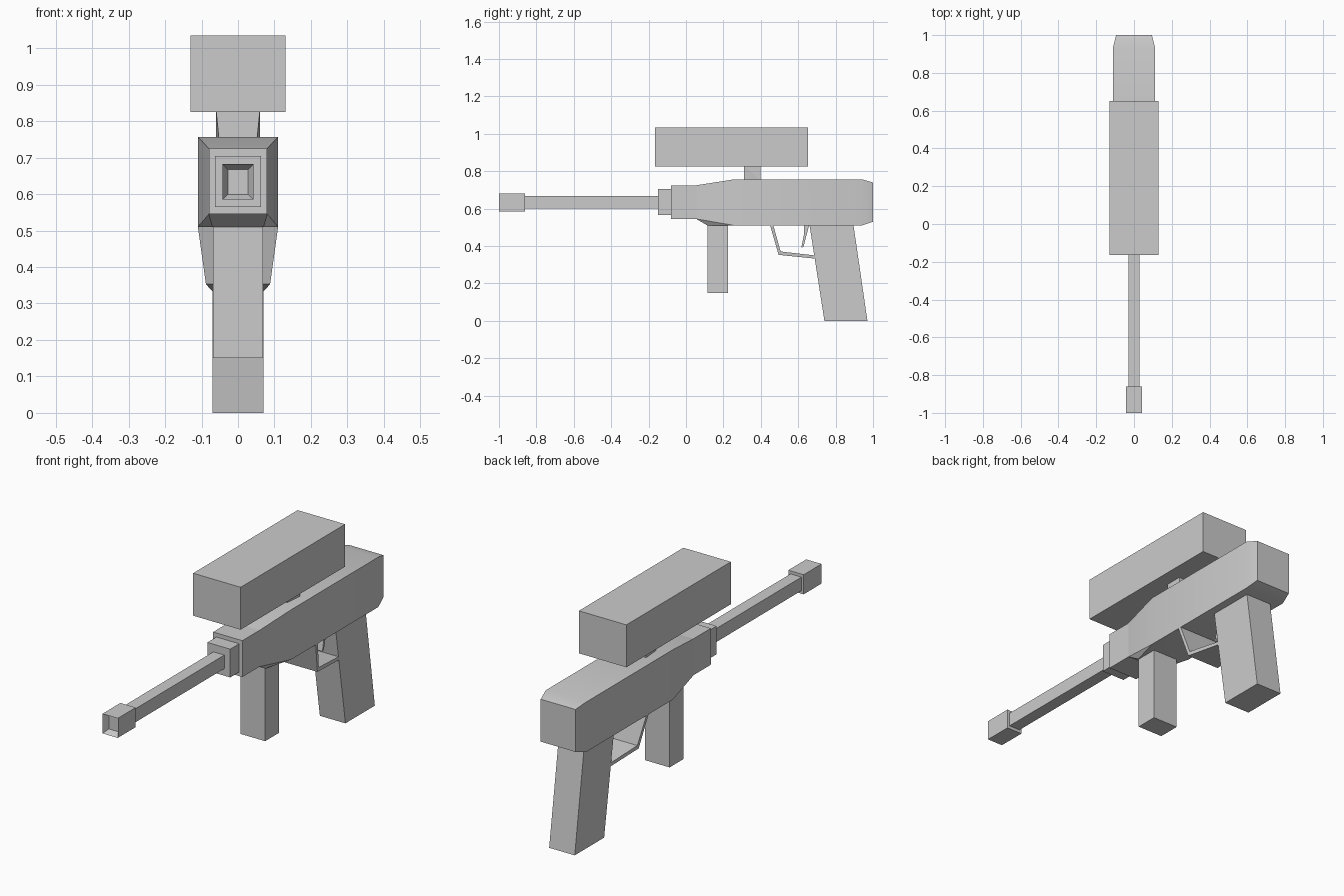
import bpy, bmesh

if "Cube" in bpy.data.objects:
    bpy.data.objects.remove(bpy.data.objects["Cube"])


def finish(name, bm, smooth=False):
    bmesh.ops.recalc_face_normals(bm, faces=bm.faces)
    mesh = bpy.data.meshes.new(name)
    bm.to_mesh(mesh)
    bm.free()
    obj = bpy.data.objects.new(name, mesh)
    bpy.context.collection.objects.link(obj)
    if smooth:
        bpy.ops.object.select_all(action='DESELECT')
        obj.select_set(True)
        bpy.context.view_layer.objects.active = obj
        bpy.ops.object.shade_smooth_by_angle(angle=0.5)
    return obj


def box(name, hx, y0, y1, z0, z1):
    """Box centred on x = 0."""
    bm = bmesh.new()
    bmesh.ops.create_cube(bm, size=1)
    for v in bm.verts:
        v.co = (v.co.x * 2 * hx, y0 if v.co.y < 0 else y1, z0 if v.co.z < 0 else z1)
    return finish(name, bm)


def mirrored_hull(name, points, smooth=False):
    """Convex solid from points given on the +x side only."""
    bm = bmesh.new()
    for x, y, z in points:
        bm.verts.new((x, y, z))
        bm.verts.new((-x, y, z))
    bmesh.ops.convex_hull(bm, input=bm.verts)
    bmesh.ops.dissolve_limit(bm, angle_limit=0.01, verts=bm.verts, edges=bm.edges)
    return finish(name, bm, smooth)


def symmetric_prism(name, profile):
    """Side profile of (half width, y, z) spanned from -x to +x."""
    bm = bmesh.new()
    left = [bm.verts.new((-x, y, z)) for x, y, z in profile]
    right = [bm.verts.new((x, y, z)) for x, y, z in profile]
    bm.faces.new(left)
    bm.faces.new(right[::-1])
    n = len(profile)
    for i in range(n):
        j = (i + 1) % n
        bm.faces.new((left[i], right[i], right[j], left[j]))
    return finish(name, bm)


# Receiver: straight nose, then the widening main body with chamfered rear
box("receiver_nose", 0.08, -0.08, 0.055, 0.545, 0.725)
mirrored_hull("receiver_body", [
    (0.08, 0.055, 0.725), (0.08, 0.055, 0.545), (0.07, 0.115, 0.51),
    (0.11, 0.26, 0.757), (0.11, 0.26, 0.51),
    (0.11, 0.94, 0.757), (0.11, 0.94, 0.51),
    (0.095, 1.0, 0.74), (0.095, 1.0, 0.53)], smooth=True)

# Barrel and collar
box("barrel_collar", 0.0625, -0.15, -0.08, 0.565, 0.705)
box("barrel", 0.03, -0.86, -0.15, 0.60, 0.667)

# Muzzle with a tapered recess in its front face
muzzle = box("muzzle", 0.042, -1.0, -0.86, 0.585, 0.682)
bm = bmesh.new()
bm.from_mesh(muzzle.data)
bm.normal_update()
front = [f for f in bm.faces if f.normal.y < -0.9]
bmesh.ops.inset_region(bm, faces=front, thickness=0.02, depth=-0.03)
bm.to_mesh(muzzle.data)
bm.free()

# Sight and its tapered mount
box("sight", 0.13, -0.165, 0.652, 0.825, 1.035)
mirrored_hull("sight_mount", [
    (0.06, 0.31, 0.83), (0.052, 0.31, 0.75),
    (0.06, 0.398, 0.83), (0.06, 0.398, 0.75)])

# Front and rear grips
box("front_grip", 0.068, 0.115, 0.225, 0.15, 0.51)
symmetric_prism("rear_grip", [
    (0.07, 0.66, 0.515), (0.07, 0.74, 0.0), (0.07, 0.97, 0.0), (0.07, 0.895, 0.515)])

# Trigger guard band, narrowing towards the rear grip
symmetric_prism("trigger_guard", [
    (0.11, 0.45, 0.51), (0.088, 0.495, 0.353), (0.07, 0.69, 0.333),
    (0.07, 0.688, 0.35), (0.088, 0.506, 0.371), (0.11, 0.467, 0.51)])

# Trigger
symmetric_prism("trigger", [
    (0.03, 0.632, 0.51), (0.03, 0.63, 0.46), (0.03, 0.617, 0.392),
    (0.03, 0.628, 0.396), (0.03, 0.658, 0.51)])
